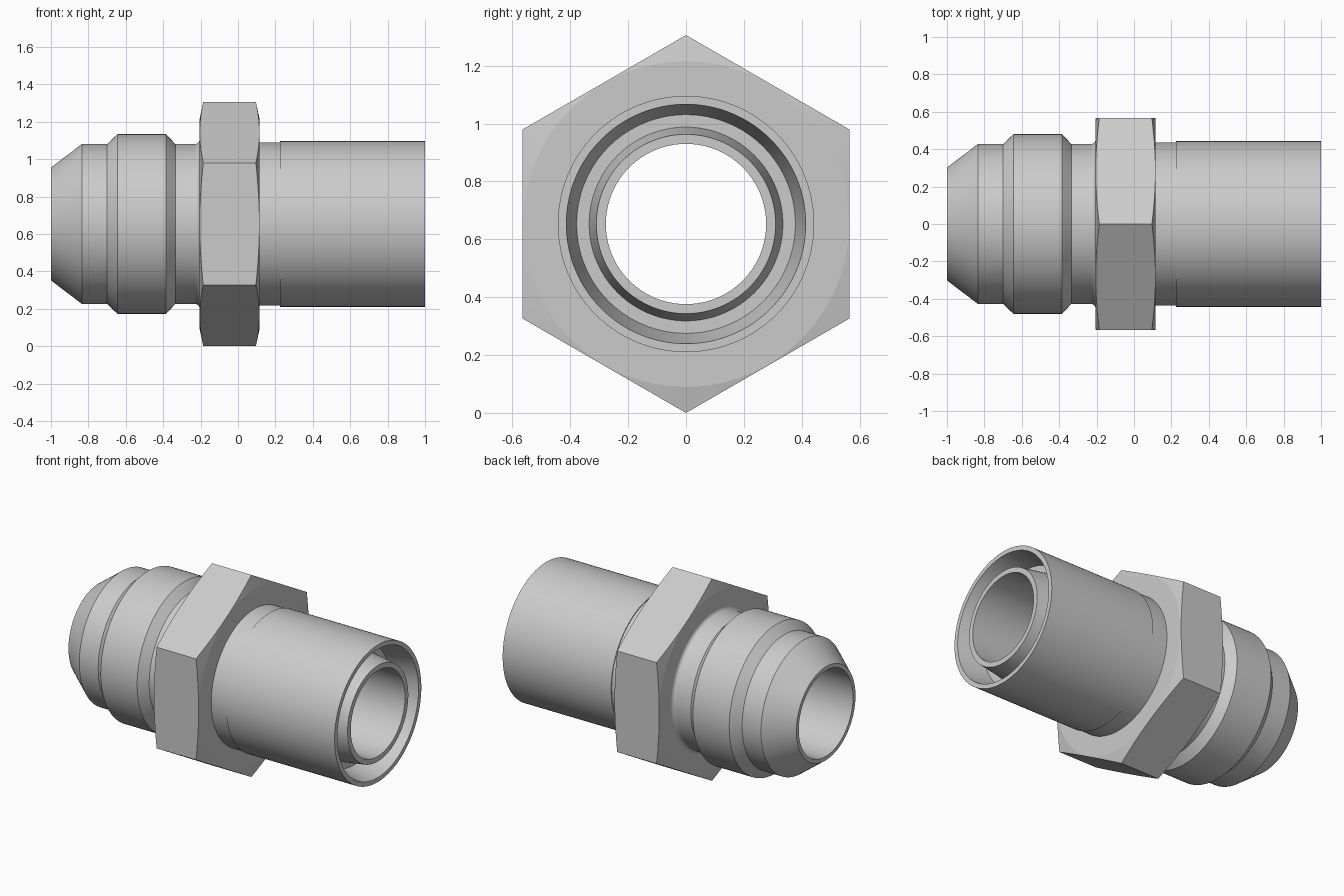
import bpy, bmesh, math
from mathutils import Matrix, Vector

if "Cube" in bpy.data.objects:
    bpy.data.objects.remove(bpy.data.objects["Cube"])

CENTER_Z = 0.653      # axis height, equal to the hexagon's corner radius
SEGMENTS = 128

steel = bpy.data.materials.new("steel grey")
steel.diffuse_color = (0.6, 0.6, 0.6, 1)
steel.use_nodes = True
steel.node_tree.nodes["Principled BSDF"].inputs["Base Color"].default_value = steel.diffuse_color


def make_object(name, bm):
    mesh = bpy.data.meshes.new(name)
    bmesh.ops.recalc_face_normals(bm, faces=bm.faces)
    bm.to_mesh(mesh)
    bm.free()
    mesh.materials.append(steel)
    obj = bpy.data.objects.new(name, mesh)
    obj.location.z = CENTER_Z
    bpy.context.collection.objects.link(obj)
    return obj


def revolve(name, profile):
    """Spin a closed (x, radius) profile around the x axis."""
    bm = bmesh.new()
    verts = [bm.verts.new((x, 0, r)) for x, r in profile]
    edges = [bm.edges.new((verts[i - 1], verts[i])) for i in range(len(verts))]
    bmesh.ops.spin(bm, geom=verts + edges, cent=(0, 0, 0), axis=(1, 0, 0),
                   angle=math.tau, steps=SEGMENTS, use_merge=True)
    bmesh.ops.remove_doubles(bm, verts=bm.verts, dist=1e-5)
    return make_object(name, bm)


# Small fillet between the left neck and the hexagon
fillet = [(-0.23 + 0.025 * math.sin(a), 0.453 - 0.025 * math.cos(a))
          for a in (math.radians(9 * i) for i in range(11))]

profile = [
    (-1.0, 0.277), (-1.0, 0.302),                       # nose rim
    (-0.835, 0.427), (-0.70, 0.427),                    # cone and shoulder
    (-0.645, 0.48), (-0.385, 0.48), (-0.335, 0.428),    # thick collar
    *fillet,
    (-0.205, 0.563), (-0.183, 0.665),                   # flange, trimmed to a hexagon
    (0.093, 0.665), (0.115, 0.563),
    (0.115, 0.437), (0.225, 0.437),                     # right neck
    (0.225, 0.443), (1.0, 0.443), (1.0, 0.414),         # outer sleeve
    (0.83, 0.378), (0.83, 0.335),                       # tapered ring groove
    (1.0, 0.31), (1.0, 0.277),                          # inner tube rim, then the bore
]
fitting = revolve("hex_pipe_fitting", profile)

# Hexagonal prism that trims the flange, corners up and down
bm = bmesh.new()
bmesh.ops.create_cone(bm, cap_ends=True, segments=6, radius1=CENTER_Z,
                      radius2=CENTER_Z, depth=2.4)
bmesh.ops.rotate(bm, verts=bm.verts, matrix=Matrix.Rotation(math.pi / 2, 3, 'Y'))
top = max(v.co.z for v in bm.verts)
if top < CENTER_Z - 0.01:
    bmesh.ops.rotate(bm, verts=bm.verts, matrix=Matrix.Rotation(math.pi / 6, 3, 'X'))
cutter = make_object("hexagon_cutter", bm)
cutter.hide_render = True

trim = fitting.modifiers.new("hexagon trim", 'BOOLEAN')
trim.operation = 'INTERSECT'
trim.solver = 'EXACT'
trim.object = cutter
bpy.context.view_layer.objects.active = fitting
fitting.select_set(True)
bpy.ops.object.modifier_apply(modifier=trim.name)
bpy.data.objects.remove(cutter)

bpy.ops.object.shade_smooth_by_angle(angle=math.radians(10))
